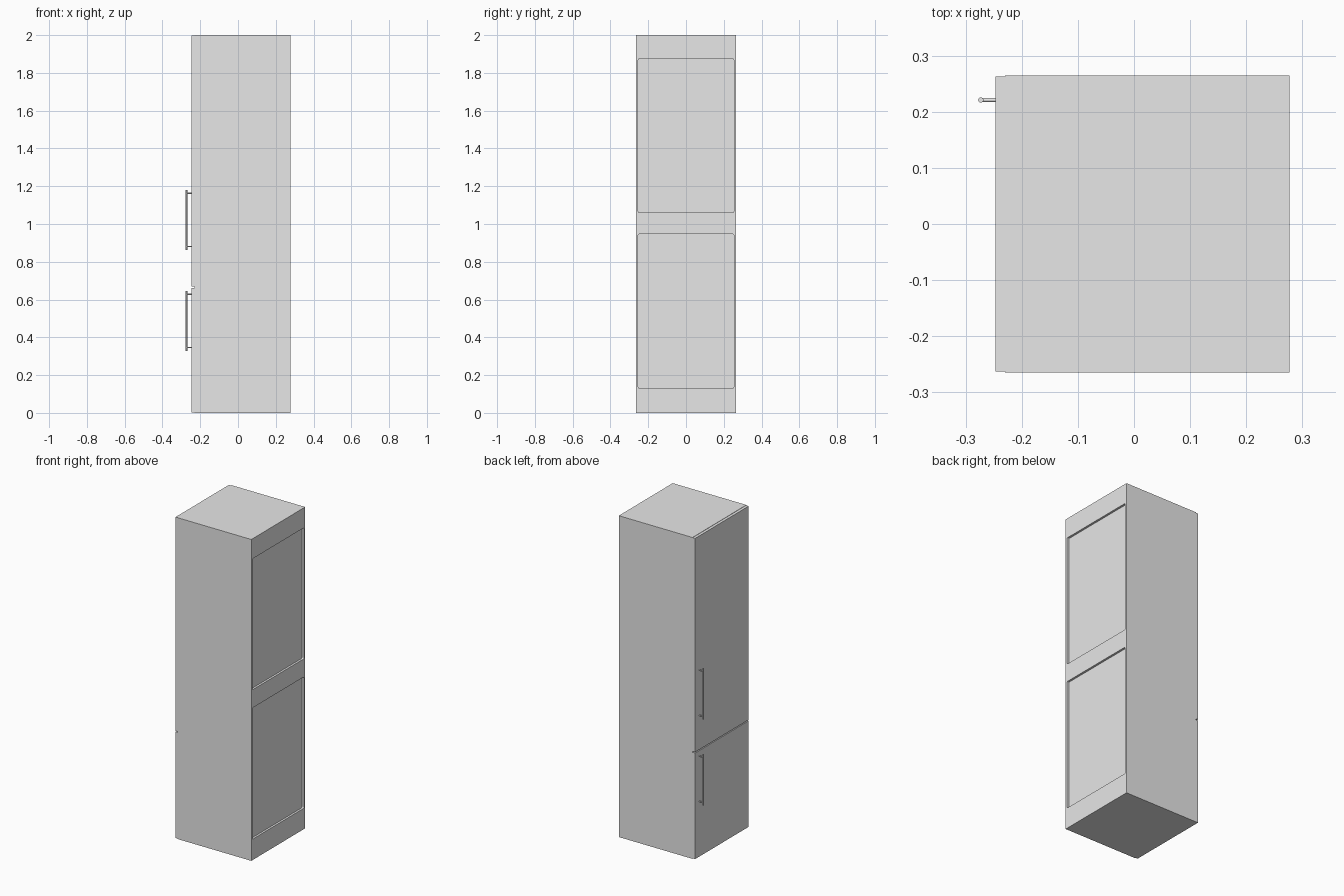
import bpy
import bmesh
import math
from mathutils import Vector, Matrix

cube = bpy.data.objects.get("Cube")
if cube:
    bpy.data.objects.remove(cube, do_unlink=True)

grey = bpy.data.materials.new("light grey")
grey.use_nodes = True
grey.diffuse_color = (0.8, 0.8, 0.8, 1)
grey.node_tree.nodes["Principled BSDF"].inputs["Base Color"].default_value = (0.8, 0.8, 0.8, 1)


def finish(name, bm):
    bmesh.ops.recalc_face_normals(bm, faces=bm.faces)
    mesh = bpy.data.meshes.new(name)
    bm.to_mesh(mesh)
    bm.free()
    mesh.materials.append(grey)
    obj = bpy.data.objects.new(name, mesh)
    bpy.context.collection.objects.link(obj)
    return obj


def add_box(bm, lo, hi):
    lo, hi = Vector(lo), Vector(hi)
    mat = Matrix.Translation((lo + hi) / 2) @ Matrix.Diagonal((*(hi - lo), 1))
    return bmesh.ops.create_cube(bm, size=1, matrix=mat)["verts"]


def box(name, lo, hi):
    bm = bmesh.new()
    add_box(bm, lo, hi)
    return finish(name, bm)


def add_rod(bm, a, b, radius):
    a, b = Vector(a), Vector(b)
    rot = (b - a).to_track_quat('Z', 'Y').to_matrix().to_4x4()
    bmesh.ops.create_cone(bm, cap_ends=True, segments=16, radius1=radius, radius2=radius,
                          depth=(b - a).length, matrix=Matrix.Translation((a + b) / 2) @ rot)


HALF_Y = 0.265
BACK_X, CASE_X, DOOR_X = 0.277, -0.23, -0.247

# Cabinet with two shallow round-cornered recesses in its rear panel
cabinet = box("cabinet", (CASE_X, -HALF_Y, 0), (BACK_X, HALF_Y, 2))
bm = bmesh.new()
for z0, z1 in ((0.13, 0.947), (1.06, 1.875)):
    verts = add_box(bm, (BACK_X - 0.013, -0.253, z0), (BACK_X + 0.05, 0.253, z1))
    edges = {e for v in verts for e in v.link_edges
             if abs(e.verts[0].co.x - e.verts[1].co.x) > 0.01}
    bmesh.ops.bevel(bm, geom=list(edges), offset=0.007, segments=3, affect='EDGES', profile=0.5)
cutter = finish("recess_cutter", bm)
cutter.hide_render = True
cut = cabinet.modifiers.new("recesses", 'BOOLEAN')
cut.object = cutter
cut.operation = 'DIFFERENCE'
cut.solver = 'EXACT'
bpy.context.view_layer.objects.active = cabinet
cabinet.select_set(True)
bpy.ops.object.modifier_apply(modifier="recesses")
bpy.data.objects.remove(cutter, do_unlink=True)

# Doors with a thin gap between them
for name, z0, z1 in (("lower_door", 0.002, 0.662), ("upper_door", 0.668, 1.998)):
    box(name, (DOOR_X, -0.263, z0), (CASE_X, 0.263, z1))

# Bar handles, each on two stand-offs
for name, z0, z1 in (("lower_handle", 0.328, 0.646), ("upper_handle", 0.863, 1.181)):
    bm = bmesh.new()
    bar_x, y = -0.273, 0.221
    add_rod(bm, (bar_x, y, z0), (bar_x, y, z1), 0.0047)
    for z in (z0 + 0.018, z1 - 0.018):
        add_rod(bm, (bar_x, y, z), (DOOR_X + 0.002, y, z), 0.0035)
    handle = finish(name, bm)
    bpy.ops.object.select_all(action='DESELECT')
    handle.select_set(True)
    bpy.context.view_layer.objects.active = handle
    bpy.ops.object.shade_smooth_by_angle(angle=math.radians(35))
